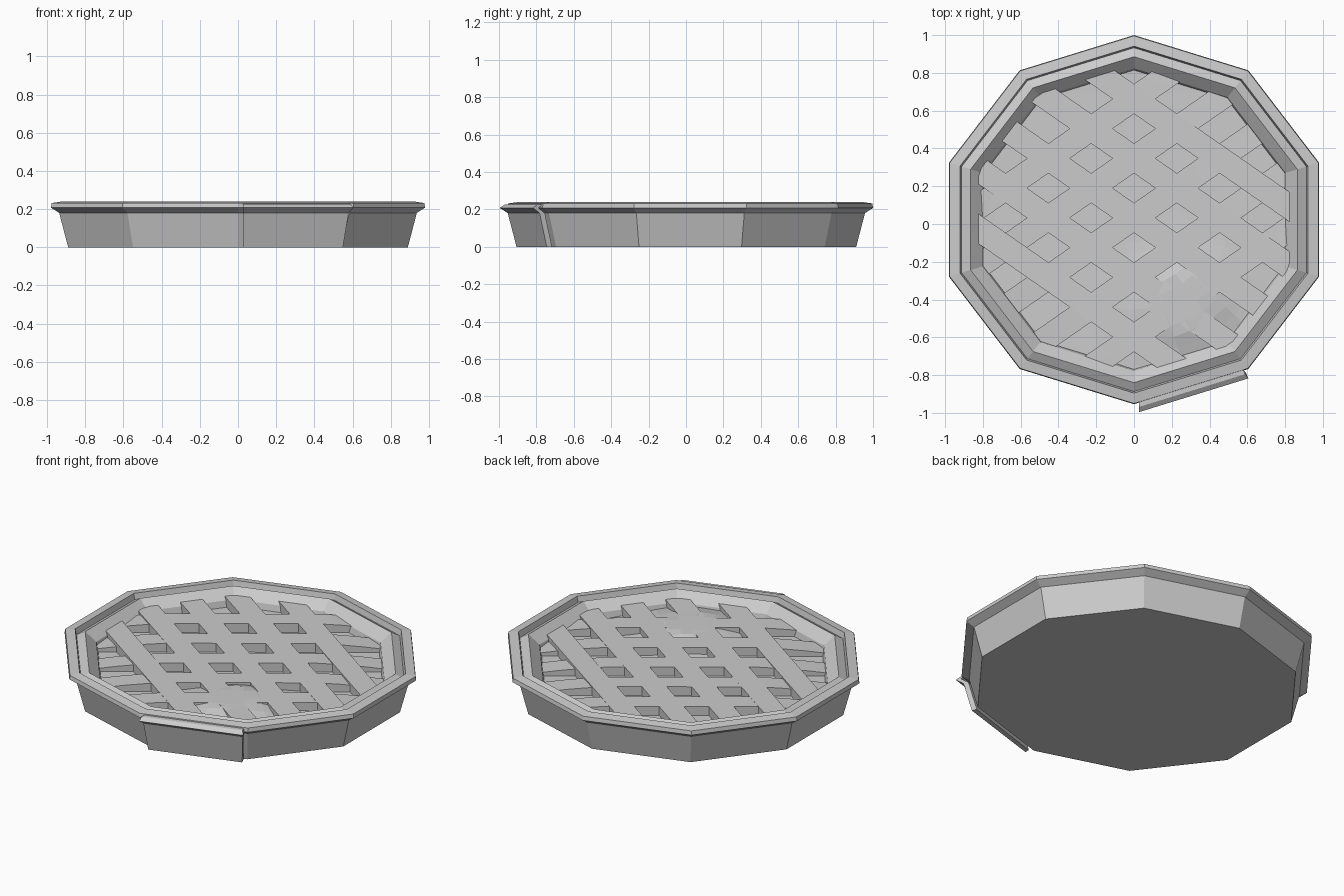
import bpy, bmesh, math
from mathutils import Vector

cube = bpy.data.objects.get("Cube")
if cube:
    bpy.data.objects.remove(cube, do_unlink=True)

RX, RY, CY, SIDES = 1.03, 0.977, 0.023, 10

gray = bpy.data.materials.new("plain_gray")
gray.use_nodes = True
GRAY = (0.6, 0.6, 0.6, 1)
gray.diffuse_color = GRAY
gray.node_tree.nodes["Principled BSDF"].inputs["Base Color"].default_value = GRAY


def finish(name, bm):
    bmesh.ops.recalc_face_normals(bm, faces=bm.faces)
    mesh = bpy.data.meshes.new(name)
    bm.to_mesh(mesh)
    bm.free()
    mesh.materials.append(gray)
    obj = bpy.data.objects.new(name, mesh)
    bpy.context.collection.objects.link(obj)
    return obj


def rim_point(s, k, n=SIDES):
    a = math.tau * k / n - math.pi / 2
    return Vector((RX * s * math.cos(a), CY + RY * s * math.sin(a), 0))


def loft(bm, rings, closed=True):
    """Skin rings of points and cap both ends."""
    rows = [[bm.verts.new(p) for p in ring] for ring in rings]
    n = len(rows[0])
    for a, b in zip(rows, rows[1:]):
        for i in range(n):
            j = (i + 1) % n
            bm.faces.new((a[i], a[j], b[j], b[i]))
    if closed:
        bm.faces.new(rows[0][::-1])
        bm.faces.new(rows[-1])


def lathe(name, profile):
    bm = bmesh.new()
    loft(bm, [[rim_point(s, k) + Vector((0, 0, z)) for k in range(SIDES)]
              for s, z in profile])
    return finish(name, bm)


# Dish: tapered wall, flared lip, stepped inside
OUTER = [(0.908, 0), (0.956, 0.18), (1.0, 0.208)]
lathe("dish", OUTER + [(0.996, 0.232), (0.94, 0.24), (0.93, 0.2), (0.9, 0.1)])

# Crust ridge between lip and lattice
lathe("crust_ridge", [(0.9, 0.1), (0.932, 0.205), (0.883, 0.232),
                      (0.82, 0.178), (0.8, 0.1)])

# Filling: shallow floor with a swelling near the front
TOP = 0.195


def filling_height(p):
    d = math.hypot(p.x - 0.26, p.y + 0.42)
    return min(TOP + 0.001, 0.14 + 0.085 * math.exp(-(d / 0.24) ** 2))


bm = bmesh.new()
rings = []
for i in range(14, 0, -1):
    ring = [rim_point(0.85 * i / 14, k, 40) for k in range(40)]
    for p in ring:
        p.z = filling_height(p)
    rings.append(ring)
loft(bm, rings)
finish("filling", bm)


# Lattice strips: clipped to the dish, one direction sagging at its ends
SLOPE, PITCH, HALF, REACH = 0.695, 0.315, 0.079, 0.835


def chord(slope, c):
    """x range of the line y = slope*x + c inside the crust."""
    rx, ry, h = RX * REACH, RY * REACH, c - CY
    qa = 1 / rx ** 2 + (slope / ry) ** 2
    qb = slope * h / ry ** 2
    qc = (h / ry) ** 2 - 1
    disc = qb * qb - qa * qc
    if disc <= 0:
        return None
    return (-qb - math.sqrt(disc)) / qa, (-qb + math.sqrt(disc)) / qa


def strip(name, slope, c, sag):
    lines = []
    for edge in (c - HALF, c + HALF):
        lines.append((chord(slope, edge), edge))
    if not all(span for span, _ in lines):
        return
    bm = bmesh.new()
    rings = []
    steps = 12
    for i in range(steps + 1):
        t = i / steps
        pts = []
        for (x0, x1), edge in lines:
            x = x0 + (x1 - x0) * t
            y = slope * x + edge
            # distance travelled along the strip from the dish centre
            along = abs(x + slope * (y - CY)) / math.hypot(1, slope)
            z = TOP - sag * max(0, along - 0.4) ** 1.5
            pts.append(Vector((x, y, z)))
        low = [p - Vector((0, 0, 0.06)) for p in pts]
        rings.append([pts[0], pts[1], low[1], low[0]])
    loft(bm, rings)
    finish(name, bm)


for k in range(-5, 6):
    c = 0.19 + PITCH * (k + 0.5)
    strip("lattice_strip_rising", SLOPE, c, 0.14)
    strip("lattice_strip_falling", -SLOPE, c, 0.0)

# Loose outer panel standing off one front side
bm = bmesh.new()
shift = Vector((0, -0.05, 0))
thickness = Vector((-0.012, 0.028, 0))
panel = OUTER + [(0.972, 0.226)]
ends = []
for at_vertex in (False, True):
    front, back = [], []
    for s, z in panel:
        a, b = rim_point(s, 0), rim_point(s, 1)
        p = b if at_vertex else a.lerp(b, 0.026 / b.x)
        p = p + shift + Vector((0, 0, z))
        front.append(p)
        inset = thickness if at_vertex else Vector((0, thickness.y, 0))
        back.append(p + inset)
    ends.append(front + back[::-1])
loft(bm, ends)
finish("loose_panel", bm)
